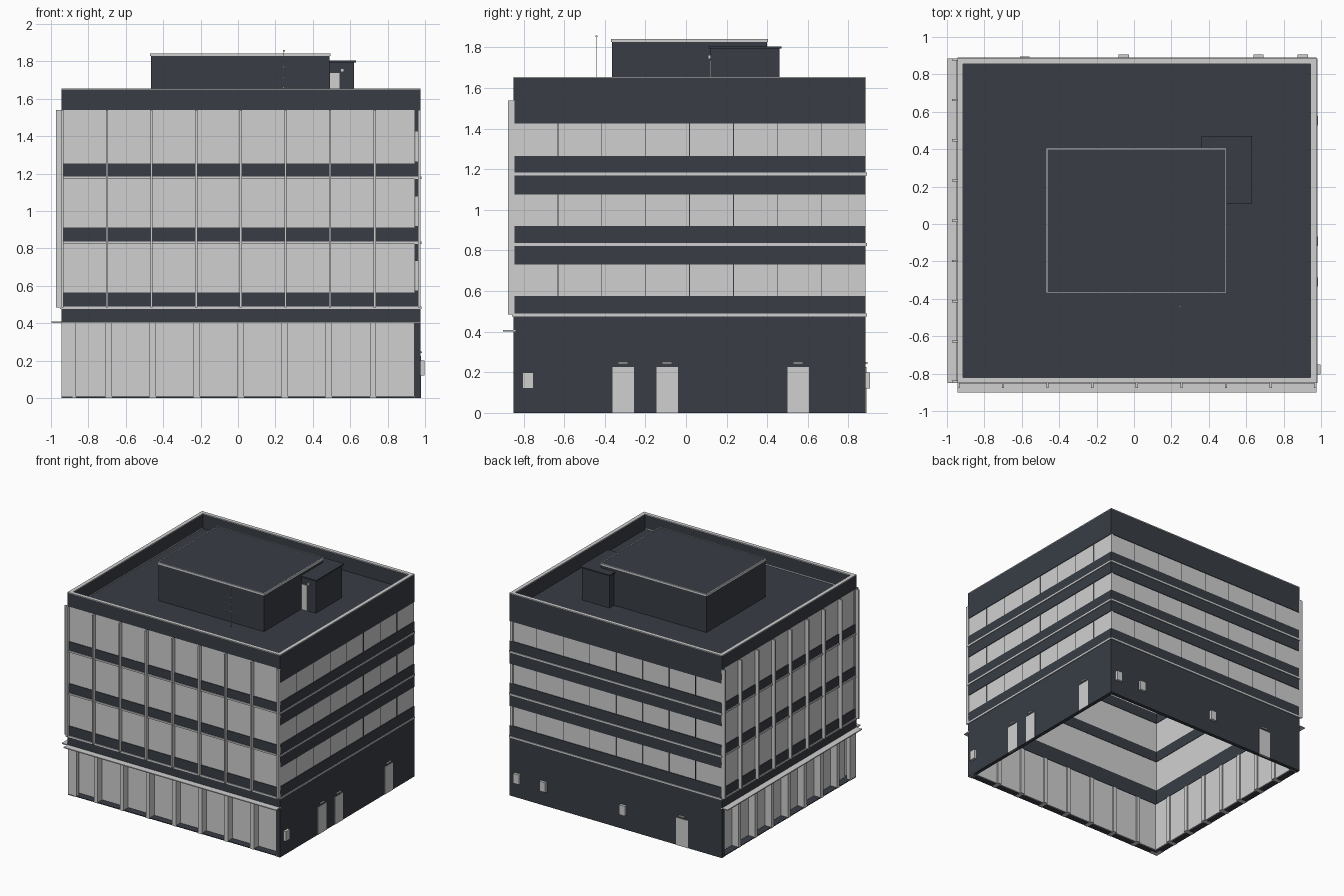
import bpy
import bmesh
from mathutils import Matrix, Vector

cube = bpy.data.objects.get("Cube")
if cube:
    bpy.data.objects.remove(cube, do_unlink=True)


def material(name, color):
    m = bpy.data.materials.new(name)
    m.use_nodes = True
    m.diffuse_color = color
    m.node_tree.nodes["Principled BSDF"].inputs["Base Color"].default_value = color
    return m


LIGHT = material("pale grey", (0.63, 0.63, 0.63, 1))
DARK = material("dark slate", (0.040, 0.047, 0.060, 1))

# Outer faces of the building
X0, X1, Y0, Y1 = -0.945, 0.975, -0.85, 0.885
TOP, ROOF, THICK = 1.655, 1.53, 0.03
GROUND = 0.405


def part(name, mat, boxes):
    """One object made of boxes given as (x0, x1, y0, y1, z0, z1)."""
    bm = bmesh.new()
    for x0, x1, y0, y1, z0, z1 in boxes:
        centre = Vector((x0 + x1, y0 + y1, z0 + z1)) / 2
        size = (abs(x1 - x0), abs(y1 - y0), abs(z1 - z0), 1)
        bmesh.ops.create_cube(bm, size=1, matrix=Matrix.Translation(centre) @ Matrix.Diagonal(size))
    mesh = bpy.data.meshes.new(name)
    bm.to_mesh(mesh)
    bm.free()
    mesh.materials.append(mat)
    obj = bpy.data.objects.new(name, mesh)
    bpy.context.collection.objects.link(obj)
    return obj


def on(side, a0, a1, d0, d1, z0, z1):
    """Box on a facade: a runs along it, d is the distance outward."""
    if side == "front":
        return (a0, a1, Y0 - d1, Y0 - d0, z0, z1)
    if side == "back":
        return (a0, a1, Y1 + d0, Y1 + d1, z0, z1)
    if side == "right":
        return (X0 - d1, X0 - d0, a0, a1, z0, z1)
    return (X1 + d0, X1 + d1, a0, a1, z0, z1)


# Extents of each wall, arranged so the corners do not overlap
SPAN = {"front": (X0, X1 - THICK), "back": (X0, X1 - THICK),
        "right": (Y0 + THICK, Y1 - THICK), "left": (Y0, Y1)}
FULL = {"front": (X0, X1), "back": (X0, X1), "right": (Y0, Y1), "left": (Y0, Y1)}
LEDGES = [0.475, 0.823, 1.17]


def stations(side, inset):
    a0, a1 = FULL[side]
    a0, a1 = a0 + inset, a1 - inset
    return [a0 + (a1 - a0) * i / 8 for i in range(9)]


def walls(side, glass, base):
    """Dark bands with glass strips between them."""
    a0, a1 = SPAN[side]
    edges = [base] + [z for strip in glass for z in strip] + [TOP - 0.006]
    bands = zip(edges[::2], edges[1::2])
    part(side + "_wall_bands", DARK, [on(side, a0, a1, -THICK, 0, z0, z1) for z0, z1 in bands])
    part(side + "_glass", LIGHT, [on(side, a0, a1, -THICK + 0.004, -0.005, z0, z1) for z0, z1 in glass])
    b0, b1 = FULL[side]
    part(side + "_ledges", LIGHT, [on(side, b0, b1, -0.004, 0.006, z, z + 0.014) for z in LEDGES])


# Glazed facades: tall glass, vertical fins, recessed ground floor, canopy
for side in ("front", "right"):
    walls(side, [(0.565, 0.823), (0.912, 1.17), (1.255, 1.54)], GROUND)
    part(side + "_fins", LIGHT,
         [on(side, a - 0.006, a + 0.006, -0.005, 0.027, 0.485, 1.54) for a in stations(side, 0.006)])
    a0, a1 = FULL[side]
    part(side + "_canopy", LIGHT, [on(side, a0, a1, -0.01, 0.052, GROUND - 0.004, GROUND + 0.004)])
    part(side + "_ground_columns", LIGHT,
         [on(side, a - 0.017, a + 0.017, -0.08, -0.001, 0, GROUND) for a in stations(side, 0.018)])
    g0, g1 = (X0 + 0.06, X1 - THICK) if side == "front" else (Y0 + 0.06, Y1 - THICK)
    part(side + "_ground_glass", LIGHT, [on(side, g0, g1, -0.068, -0.06, 0, GROUND)])
    part(side + "_recess_floor_and_soffit", DARK,
         [on(side, g0 - 0.06, g1, -0.06, -0.002, 0.002, 0.008),
          on(side, g0, g1, -0.068, -THICK, GROUND, GROUND + 0.008)])

# Banded facades: strip windows with thin mullions
for side in ("back", "left"):
    strips = [(0.575, 0.732), (0.92, 1.077), (1.265, 1.425)]
    walls(side, strips, 0)
    part(side + "_mullions", DARK,
         [on(side, a - 0.002, a + 0.002, -0.02, -0.003, z0, z1)
          for z0, z1 in strips for a in stations(side, 0.003)[1:-1]])

# Doors with lamps above, and wall boxes
DOORS = {"left": [-0.31, -0.093, 0.552], "back": [-0.585]}
CABINETS = {"left": [-0.778], "back": [-0.055, 0.665, 0.902]}
for side in DOORS:
    part(side + "_doors", LIGHT,
         [on(side, a - 0.053, a + 0.053, -0.01, 0.003, 0, 0.225) for a in DOORS[side]])
    part(side + "_door_lamps", LIGHT,
         [on(side, a - 0.025, a + 0.025, -0.01, 0.01, 0.24, 0.25) for a in DOORS[side]])
    part(side + "_wall_boxes", LIGHT,
         [on(side, a - 0.027, a + 0.027, -0.01, 0.021, 0.12, 0.2) for a in CABINETS[side]])


def rim(x0, x1, y0, y1, w, z0, z1):
    return [(x0, x1, y0, y0 + w, z0, z1), (x0, x1, y1 - w, y1, z0, z1),
            (x0, x0 + w, y0 + w, y1 - w, z0, z1), (x1 - w, x1, y0 + w, y1 - w, z0, z1)]


# Roof and parapet cap
part("roof_deck", DARK, [(X0 + 0.02, X1 - 0.02, Y0 + 0.02, Y1 - 0.02, ROOF - 0.01, ROOF)])
part("parapet_cap", LIGHT, rim(X0, X1, Y0, Y1, THICK, TOP - 0.006, TOP))

# Plant room on the roof
part("plant_room", DARK, [(-0.465, 0.49, -0.365, 0.4, ROOF, 1.841)])
part("plant_room_trim", LIGHT, rim(-0.47, 0.495, -0.37, 0.405, 0.007, 1.828, 1.843))

# Stair hut with door and lamp
part("stair_hut", DARK, [(0.37, 0.62, 0.12, 0.46, ROOF, 1.795)])
part("stair_hut_roof", DARK, [(0.36, 0.63, 0.11, 0.47, 1.795, 1.805)])
part("stair_hut_door", LIGHT, [(0.492, 0.542, 0.115, 0.125, ROOF, 1.738)])
part("stair_hut_lamp", LIGHT, [(0.547, 0.567, 0.108, 0.125, 1.743, 1.763)])

# Antenna
AX, AY = 0.245, -0.44
bars = [(AX - w, AX + w, AY - 0.002, AY + 0.002, z - 0.002, z + 0.002)
        for z, w in ((1.66, 0.088), (1.715, 0.068), (1.77, 0.05))]
part("antenna", LIGHT, bars + [(AX - 0.002, AX + 0.002, AY - 0.002, AY + 0.002, ROOF, 1.855),
                               (AX - 0.005, AX + 0.005, AY - 0.005, AY + 0.005, 1.852, 1.86)])
